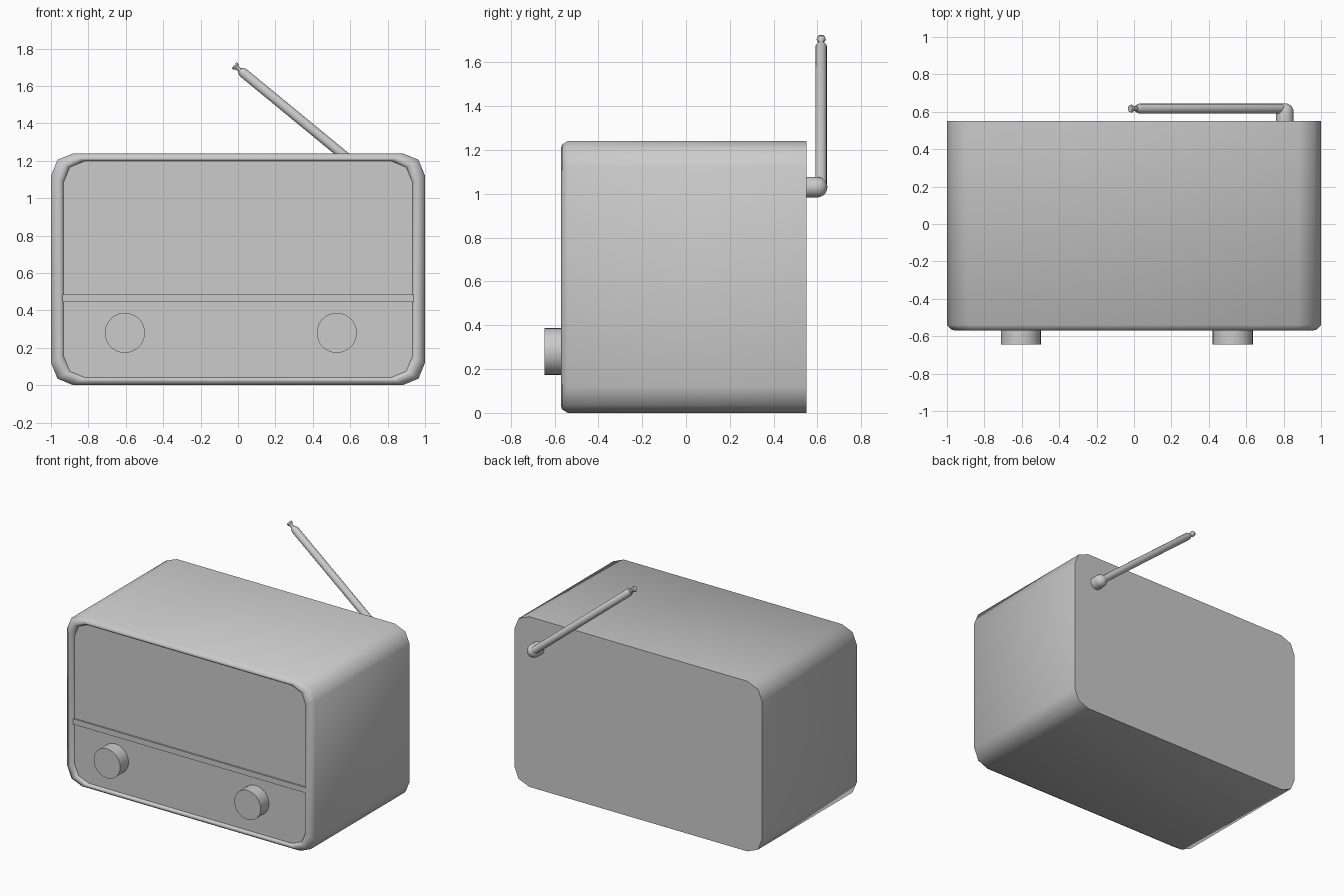
import bpy, bmesh, math
from mathutils import Vector

if "Cube" in bpy.data.objects:
    bpy.data.objects.remove(bpy.data.objects["Cube"])

H = 1.24  # body height


def finish(name, bm, angle=40):
    bmesh.ops.recalc_face_normals(bm, faces=bm.faces)
    me = bpy.data.meshes.new(name)
    bm.to_mesh(me)
    bm.free()
    ob = bpy.data.objects.new(name, me)
    bpy.context.collection.objects.link(ob)
    bpy.ops.object.select_all(action='DESELECT')
    ob.select_set(True)
    bpy.context.view_layer.objects.active = ob
    bpy.ops.object.shade_smooth_by_angle(angle=math.radians(angle))
    return ob


def loft(name, rings, angle=40):
    """Skin a list of equal-length point rings and cap both ends."""
    bm = bmesh.new()
    loops = [[bm.verts.new(p) for p in ring] for ring in rings]
    for a, b in zip(loops, loops[1:]):
        for i in range(len(a)):
            j = (i + 1) % len(a)
            bm.faces.new((a[i], a[j], b[j], b[i]))
    bm.faces.new(loops[0])
    bm.faces.new(loops[-1])
    return finish(name, bm, angle)


def lathe(name, origin, direction, profile, sides=32):
    """Turn (distance, radius) pairs around an axis."""
    rot = Vector(direction).to_track_quat('Z', 'Y')
    rings = []
    for d, r in profile:
        rings.append([Vector(origin) + rot @ Vector((
            r * math.cos(2 * math.pi * i / sides),
            r * math.sin(2 * math.pi * i / sides), d)) for i in range(sides)])
    return loft(name, rings)


# Cabinet: rounded rectangle with a raised lip around a sunken front panel
corner = [(0.88, 0.62), (0.965, 0.585), (1.0, 0.50)]
outline = (corner + [(x, -z) for x, z in reversed(corner)]
           + [(-x, -z) for x, z in corner]
           + [(-x, z) for x, z in reversed(corner)])
sections = [(0.55, 1.0), (-0.54, 1.0), (-0.565, 0.975), (-0.57, 0.955),
            (-0.565, 0.94), (-0.55, 0.932)]
loft("cabinet", [[(x * s, y, H / 2 + z * s) for x, z in outline]
                 for y, s in sections], 50)

# Divider strip across the front panel
bm = bmesh.new()
bmesh.ops.create_cube(bm, size=1)
for v in bm.verts:
    v.co = (v.co.x * 1.876, -0.55 + v.co.y * 0.024, 0.465 + v.co.z * 0.04)
finish("divider_strip", bm)

# Control knobs
for side, x in (("left", -0.605), ("right", 0.528)):
    lathe(side + "_knob", (x, -0.54, 0.28), (0, -1, 0),
          [(0, 0.107), (0.105, 0.107)])

# Aerial pivot with a domed end
dome = [(0.05 + 0.047 * math.sin(t), 0.047 * math.cos(t))
        for t in (math.radians(a) for a in (0, 18, 36, 54, 72, 87))]
lathe("aerial_pivot", (0.807, 0.548, 1.03), (0, 1, 0), [(0, 0.047)] + dome, 24)

# Aerial rod with a narrow neck and flared tip
lathe("aerial_rod", (0.807, 0.617, 1.03), (-0.772, 0, 0.635),
      [(0, 0.026), (1.01, 0.026), (1.03, 0.017), (1.031, 0.012),
       (1.048, 0.012), (1.062, 0.021), (1.072, 0.019)], 16)
